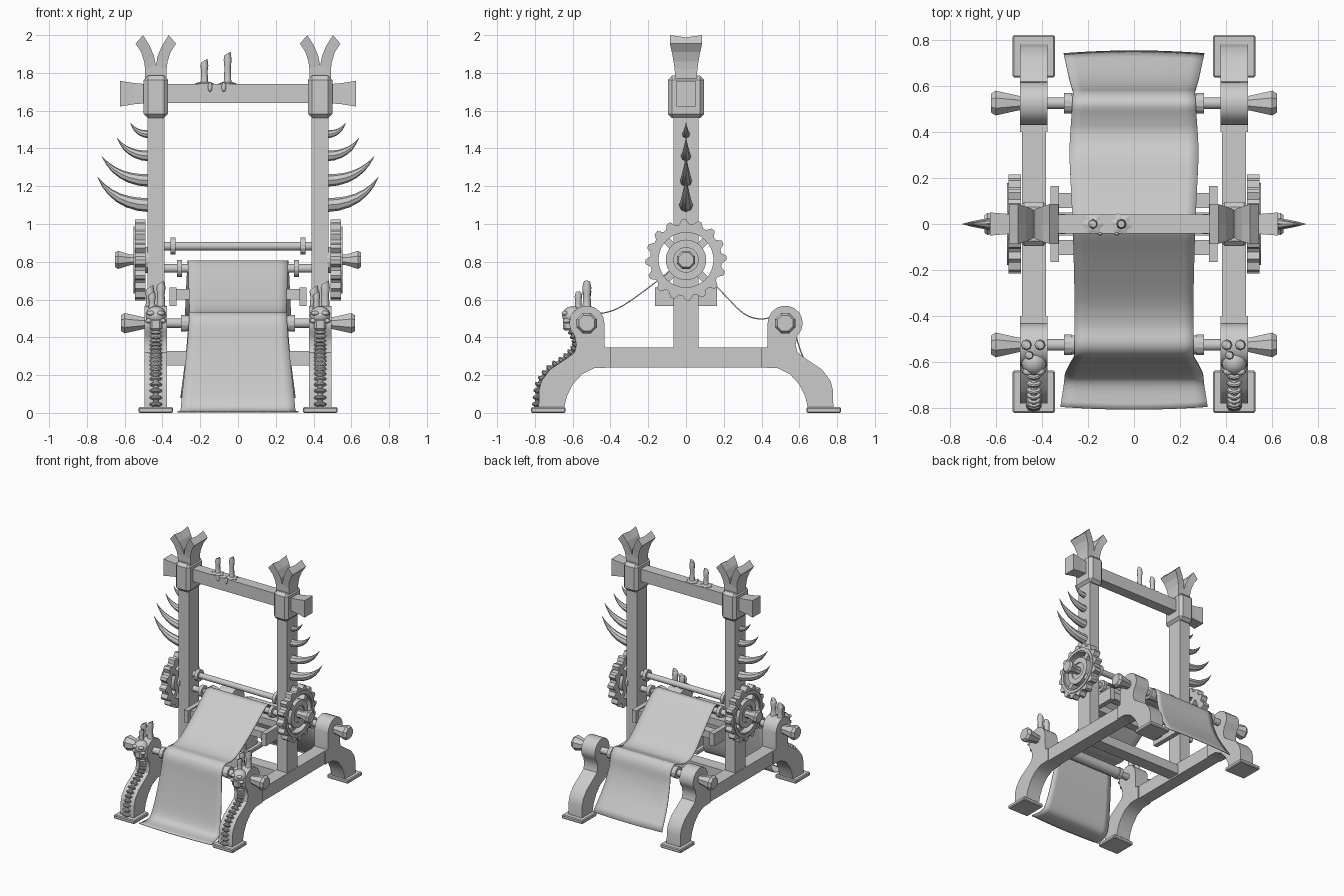
import bpy, bmesh
from math import sin, cos, pi, radians
from mathutils import Vector, Matrix

if "Cube" in bpy.data.objects:
    bpy.data.objects.remove(bpy.data.objects["Cube"])


def finish(name, bm, smooth=None):
    bmesh.ops.recalc_face_normals(bm, faces=bm.faces)
    me = bpy.data.meshes.new(name)
    bm.to_mesh(me)
    bm.free()
    ob = bpy.data.objects.new(name, me)
    bpy.context.collection.objects.link(ob)
    if smooth:
        bpy.ops.object.select_all(action='DESELECT')
        ob.select_set(True)
        bpy.context.view_layer.objects.active = ob
        bpy.ops.object.shade_smooth_by_angle(angle=radians(smooth))
    return ob


def loft(name, rings, closed=False, smooth=None):
    """Skin matching rings of points; cap the ends, or join last to first."""
    bm = bmesh.new()
    vs = [[bm.verts.new(p) for p in r] for r in rings]
    n = len(vs[0])
    for a, b in zip(vs, vs[1:] + ([vs[0]] if closed else [])):
        for i in range(n):
            j = (i + 1) % n
            bm.faces.new((a[i], a[j], b[j], b[i]))
    if not closed:
        bm.faces.new(vs[0])
        bm.faces.new(vs[-1])
    return finish(name, bm, smooth)


def box(name, x0, x1, y0, y1, z0, z1, bevel=0):
    ob = loft(name, [[(x0, y0, z), (x1, y0, z), (x1, y1, z), (x0, y1, z)] for z in (z0, z1)])
    if bevel:
        m = ob.modifiers.new("chamfer", 'BEVEL')
        m.width, m.segments = bevel, 1
    return ob


def lathe_x(name, stations, y, z, n=12, smooth=None):
    """Turned part along x: stations are (x, radius)."""
    return loft(name, [[(x, y + r * cos((i + .5) * 2 * pi / n), z + r * sin((i + .5) * 2 * pi / n))
                        for i in range(n)] for x, r in stations], smooth=smooth)


def spline(pts, k=5):
    """Catmull-Rom through points of any dimension."""
    P = [Vector(p) for p in pts]
    P = [2 * P[0] - P[1]] + P + [2 * P[-1] - P[-2]]
    out = []
    for i in range(1, len(P) - 2):
        a, b, c, d = P[i - 1:i + 3]
        for j in range(k):
            t = j / k
            out.append(.5 * (2 * b + (c - a) * t + (2 * a - 5 * b + 4 * c - d) * t * t
                             + (3 * b - a - 3 * c + d) * t ** 3))
    return out + [P[-2]]


def ball(name, c, size, seg=10, rot=0.0, smooth=60):
    bm = bmesh.new()
    bmesh.ops.create_uvsphere(bm, u_segments=seg, v_segments=max(6, seg // 2 + 2), radius=1)
    bm.transform(Matrix.Translation(c) @ Matrix.Rotation(rot, 4, 'X') @ Matrix.Diagonal((*size, 1)))
    return finish(name, bm, smooth)


def candle(name, x, y, z0, z1, r=.02):
    # slightly bulging wax stick with a slanted top
    rings = []
    for t, k in ((0, 1.3), (.15, 1), (.55, .9), (.8, 1.1), (1, .85)):
        rings.append([(x + r * k * cos(a), y + r * k * sin(a),
                       z0 + (z1 - z0) * t + (.5 * r * cos(a) if t == 1 else 0))
                      for a in [i * pi / 4 for i in range(8)]])
    loft(name, rings, smooth=50)


def annulus(name, x0, x1, outer, inner, z):
    """Flat ring around x; outer is a list of radii, inner one radius."""
    n = len(outer)
    ring = lambda x, rad: [(x, rad[i] * sin(2 * pi * i / n), z + rad[i] * cos(2 * pi * i / n)) for i in range(n)]
    inn = [inner] * n
    return loft(name, [ring(x0, outer), ring(x1, outer), ring(x1, inn), ring(x0, inn)], closed=True)


PX, RY, RZ, GZ = .435, .525, .475, .81
# leg silhouette (y, z): rounded head, S-curved foot
LEG = [(.40, .24), (.485, .237), (.55, .205), (.60, .15), (.63, .09), (.645, .03), (.78, .03), (.778, .12),
       (.765, .17), (.72, .23), (.63, .29), (.59, .32), (.58, .36), (.59, .41)]
LEG += [(RY + .093 * cos(a), RZ + .093 * sin(a)) for a in [radians(-25 + 20.5 * i) for i in range(11)]]
LEG += [(.43, .345), (.40, .345)]
SPIKES = [(1.10, .037, .745, 1.25), (1.23, .033, .722, 1.36), (1.36, .028, .64, 1.455), (1.475, .021, .57, 1.535)]

for s, side in ((-1, "left"), (1, "right")):
    c = s * PX
    # base rail, post and top block
    box(side + "_rail", c - .052, c + .052, -.42, .42, .24, .345)
    box(side + "_post", c - .045, c + .045, -.065, .065, .25, 1.60)
    box(side + "_top_block", c - .064, c + .064, -.095, .095, 1.56, 1.785, .022)
    for f, fb in ((-1, "front"), (1, "back")):
        loft(f"{side}_{fb}_leg", [[(c + d, f * y, z) for y, z in LEG] for d in (-.06, .06)], smooth=30)
        box(f"{side}_{fb}_foot", c - .092, c + .092, *sorted((f * .637, f * .82)), 0, .03, .006)
        # roller handle and collar
        lathe_x(f"{side}_{fb}_handle", [(s * .48, .034), (s * .50, .034), (s * .60, .058), (s * .62, .045)],
                f * RY, RZ, 8)
        lathe_x(f"{side}_{fb}_collar", [(s * .272, .046), (s * .303, .046)], f * RY, RZ)
    # flared end of the top beam
    loft(side + "_beam_end", [[(s * x, -w, 1.69 - h), (s * x, w, 1.69 - h), (s * x, w, 1.69 + h), (s * x, -w, 1.69 + h)]
                              for x, w, h in ((.48, .042, .05), (.55, .044, .056), (.625, .05, .068))])
    # forked finial
    for d in (-1, 1):
        st = [(0, .056, 1.77, 1.77, .058), (0, .057, 1.84, 1.82, .06), (.01, .062, 1.89, 1.86, .066),
              (.033, .078, 1.945, 1.91, .075), (.068, .107, 2.0, 1.955, .086)]
        loft(f"{side}_finial_{d}", [[(c + d * a, -w, z1), (c + d * a, 0, z1 - (.012 if a > .06 else 0)),
                                     (c + d * a, w, z1), (c + d * b, w, z2), (c + d * b, -w, z2)]
                                    for a, b, z1, z2, w in st])
    # curved spikes on the post
    for k, (z, r, tx, tz) in enumerate(SPIKES):
        p0, p2 = Vector((.47, z)), Vector((tx, tz))
        p1 = Vector((.47 + (tx - .47) * .68, z + (tz - z) * .02))
        rings = []
        for i in range(7):
            t = i / 6
            p = p0 * (1 - t) ** 2 + 2 * p1 * t * (1 - t) + p2 * t * t
            q = (2 * (1 - t) * (p1 - p0) + 2 * t * (p2 - p1)).normalized()
            w = max(r * (1 - t ** 1.6), .001)
            rings.append([(s * (p.x - q.y * w * sin(a)), w * cos(a), p.y + q.x * w * sin(a))
                          for a in [j * pi / 4 for j in range(8)]])
        loft(f"{side}_spike_{k}", rings, smooth=40)
    # gear: toothed rim, raised band, inner ring, spokes
    x0, x1 = s * .49, s * .545
    teeth = [r for _ in range(16) for r in (.215, .215, .19, .19)]
    teeth = teeth[1:] + teeth[:1]
    annulus(side + "_gear_rim", x0, x1, teeth, .145, GZ)
    annulus(side + "_gear_band", s * .54, s * .552, [.178] * 48, .155, GZ)
    annulus(side + "_gear_ring", x0, x1, [.107] * 32, .065, GZ)
    lathe_x(side + "_gear_hub", [(s * .47, .07), (s * .535, .07)], 0, GZ, 16)
    for k in range(4):
        a = pi / 4 + k * pi / 2
        u, v = Vector((0, cos(a), sin(a))), Vector((0, -sin(a), cos(a))) * .02
        o = Vector((0, 0, GZ))
        loft(f"{side}_spoke_{k}", [[o + u * r + v + Vector((x0, 0, 0)), o + u * r - v + Vector((x0, 0, 0)),
                                    o + u * r - v + Vector((x1 * .985, 0, 0)), o + u * r + v + Vector((x1 * .985, 0, 0))]
                                   for r in (.09, .155)])
    lathe_x(side + "_gear_handle", [(s * .50, .03), (s * .57, .03), (s * .635, .052), (s * .65, .042)], 0, GZ, 8)
    # collars of the two upper rods
    for z, x in ((.883, .345), (.765, .31)):
        lathe_x(f"{side}_rod_collar_{z}", [(s * (x - .013), .046), (s * (x + .013), .046)], 0, z)
    # tray end board
    box(side + "_tray_end", *sorted((s * .325, s * .363)), -.165, .165, .565, .665)

    # skull on the front leg head
    ball(side + "_skull", (c, -.60, .515), (.055, .056, .05), 12)
    box(side + "_skull_jaw", c - .032, c + .032, -.652, -.60, .435, .50, .012)
    for d in (-1, 1):
        ball(f"{side}_skull_brow_{d}", (c + d * .026, -.641, .528), (.023, .017, .013), 8)
        ball(f"{side}_skull_cheek_{d}", (c + d * .037, -.63, .487), (.018, .022, .013), 8)
    # candles on the head
    candle(side + "_tall_candle", c + .027, -.525, .55, .69, .022)
    candle(side + "_mid_candle", c - .032, -.525, .55, .665, .022)
    candle(side + "_short_candle", c - .02, -.57, .54, .635, .018)
    # spine of vertebrae down the front leg
    path = spline([(-.60, .43), (-.58, .36), (-.63, .295), (-.72, .232), (-.775, .15), (-.79, .045)], 3)
    for k, p in enumerate(path):
        q = path[min(k + 1, len(path) - 1)] - path[max(k - 1, 0)]
        ang = Vector((0, -1)).angle_signed(q)
        ball(f"{side}_vertebra_{k}", (c, p.x, p.y), (.034, .026, .013), 8, -ang, 30)
        ball(f"{side}_disc_{k}", (c, p.x, p.y), (.02, .016, .024), 8, -ang, 30)

# beams across
box("top_beam", -.50, .50, -.042, .042, 1.64, 1.74)
box("lower_crossbeam", -.40, .40, -.05, .05, .252, .328)
for f, fb in ((-1, "front"), (1, "back")):
    box(fb + "_tray_board", -.33, .33, *sorted((f * .07, f * .135)), .60, .655)
    lathe_x(fb + "_roller", [(-.49, .026), (.49, .026)], f * RY, RZ, smooth=35)
    lathe_x(fb + "_roller_core", [(-.275, .042), (.275, .042)], f * RY, RZ, smooth=35)

# upper rods
for z in (.883, .765):
    lathe_x(f"upper_rod_{z}", [(-.40, .023), (.40, .023)], 0, z, smooth=35)

# candles with melted puddles and drips on the beam
for k, (x, z) in enumerate(((-.178, 1.865), (-.055, 1.903))):
    candle(f"beam_candle_{k}", x, 0, 1.74, z, .019)
    loft(f"wax_puddle_{k}", [[(x + r * w * cos(i * pi / 12), r * w * sin(i * pi / 12), z2) for i in range(24)
                              for r in [.042 + .008 * cos(i * pi / 12 * 6 + k)]]
                             for w, z2 in ((1, 1.735), (1, 1.744), (.55, 1.752))], smooth=40)
    ball(f"wax_drip_{k}", (x + .03 - .05 * k, -.042, 1.725), (.012, .008, .026), 8)

# cloth runner: (y, z, half width) along its length
CLOTH = [(-.80, .006, .32), (-.70, .012, .305), (-.655, .06, .30), (-.62, .2, .285), (-.59, .37, .268),
         (-.572, .485, .26), (-.525, .53, .258), (-.44, .528, .258), (-.33, .57, .258), (-.15, .70, .262),
         (-.04, .79, .265), (0, .803, .265), (.04, .785, .268), (.18, .65, .275), (.30, .53, .28), (.39, .497, .277),
         (.46, .51, .272), (.525, .53, .268), (.57, .485, .265), (.59, .38, .27), (.64, .25, .283), (.745, .08, .305)]
bm = bmesh.new()
rows = []
pts = spline(CLOTH, 4)
for i, (y, z, w) in enumerate(pts):
    hem = .012 * max(0, 1 - min(i, len(pts) - 1 - i) / 6) * (1 if y > 0 else -1)
    rows.append([bm.verts.new((w * u / 6, y + hem * (.5 - (u / 6) ** 2), max(z, .005))) for u in range(-6, 7)])
for a, b in zip(rows, rows[1:]):
    for i in range(12):
        bm.faces.new((a[i], a[i + 1], b[i + 1], b[i]))
cloth = finish("cloth_runner", bm, 60)
sol = cloth.modifiers.new("thickness", 'SOLIDIFY')
sol.thickness, sol.offset = .006, 0
